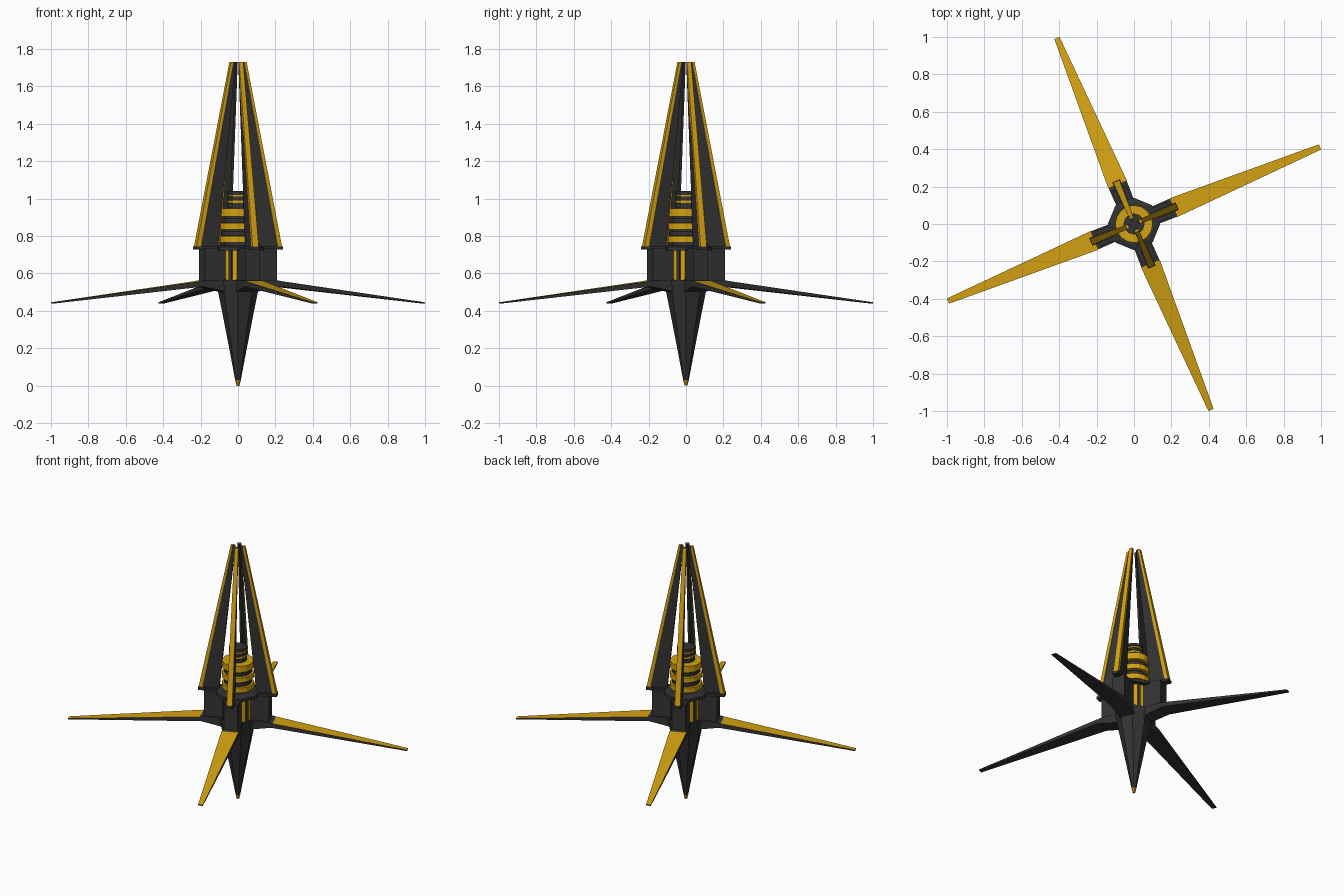
import bpy, bmesh, math
from mathutils import Matrix

if "Cube" in bpy.data.objects:
    bpy.data.objects.remove(bpy.data.objects["Cube"])


def mat(name, c):
    m = bpy.data.materials.new(name)
    m.diffuse_color = (*c, 1)
    m.use_nodes = True
    m.node_tree.nodes["Principled BSDF"].inputs["Base Color"].default_value = m.diffuse_color
    return m


DARK = mat("charcoal", (0.033, 0.033, 0.034))
GOLD = mat("gold", (0.66, 0.36, 0.006))


def finish(name, bm, mats):
    bmesh.ops.recalc_face_normals(bm, faces=bm.faces)
    me = bpy.data.meshes.new(name)
    bm.to_mesh(me)
    bm.free()
    ob = bpy.data.objects.new(name, me)
    bpy.context.collection.objects.link(ob)
    for m in mats:
        me.materials.append(m)
    return ob


def lathe(name, profile, sides, m, offset=0.0):
    """Solid turned from (radius, z) points, faceted."""
    bm = bmesh.new()
    rings = []
    for r, z in profile:
        rings.append([bm.verts.new((r * math.cos(offset + 2 * math.pi * i / sides),
                                    r * math.sin(offset + 2 * math.pi * i / sides), z))
                      for i in range(sides)])
    for a, b in zip(rings, rings[1:]):
        for i in range(sides):
            j = (i + 1) % sides
            bm.faces.new((a[i], a[j], b[j], b[i]))
    bm.faces.new(rings[0][::-1])
    bm.faces.new(rings[-1])
    return finish(name, bm, [m])


def loft(name, sections, angle, m, top_mat=None):
    """Bar through four-point sections (radial, sideways, z), turned about z."""
    bm = bmesh.new()
    rings = [[bm.verts.new(p) for p in s] for s in sections]
    for a, b in zip(rings, rings[1:]):
        for i in range(4):
            j = (i + 1) % 4
            bm.faces.new((a[i], a[j], b[j], b[i]))
    bm.faces.new(rings[0][::-1])
    bm.faces.new(rings[-1])
    bmesh.ops.recalc_face_normals(bm, faces=bm.faces)
    if top_mat:
        for f in bm.faces:
            f.normal_update()
            f.material_index = 1 if f.normal.z > 0.7 else 0
    bmesh.ops.transform(bm, matrix=Matrix.Rotation(angle, 4, 'Z'), verts=bm.verts)
    return finish(name, bm, [m] + ([top_mat] if top_mat else []))


def upright(r, w, z0, z1):
    """Section across the arm at radius r."""
    return [(r, -w, z0), (r, w, z0), (r, w, z1), (r, -w, z1)]


def level(r0, r1, w0, w1, z):
    """Horizontal section from inner radius r0 to outer radius r1."""
    return [(r0, -w0, z), (r1, -w1, z), (r1, w1, z), (r0, w0, z)]


# lower spike and its tip
lathe("spike", [(0.015, 0.03), (0.047, 0.2), (0.08, 0.37), (0.108, 0.51), (0.12, 0.565)], 8, DARK)
lathe("spike_tip", [(0.008, 0.0), (0.015, 0.03)], 8, GOLD)

# hub core, collar and ring stack
lathe("hub_core", [(0.1, 0.56), (0.1, 0.73)], 16, GOLD)
lathe("hub_collar", [(0.14, 0.722), (0.14, 0.742), (0.115, 0.75)], 8, DARK)
lathe("ring_core", [(0.075, 0.74), (0.075, 0.94)], 16, DARK)
for k, (z0, z1, r, m) in enumerate([
        (0.765, 0.8, 0.1, GOLD), (0.803, 0.825, 0.088, DARK),
        (0.836, 0.87, 0.1, GOLD), (0.873, 0.895, 0.088, DARK),
        (0.905, 0.948, 0.1, GOLD)]):
    lathe(f"stack_ring_{k}", [(r, z0), (r, z1)], 16, m)

# narrow neck with thin bands
lathe("neck", [(0.05, 0.94), (0.05, 1.035)], 12, DARK)
for k, (z0, z1, m) in enumerate([
        (0.952, 0.973, DARK), (0.978, 0.99, GOLD), (0.994, 1.007, DARK),
        (1.011, 1.02, GOLD), (1.025, 1.042, DARK)]):
    lathe(f"neck_band_{k}", [(0.056, z0), (0.056, z1)], 12, m)

Z0, Z1 = 0.745, 1.73
for k in range(4):
    a = math.radians(22.5 + 90 * k)
    # hub arm block, cap under the fin, rib between arms
    loft(f"arm_block_{k}", [level(0.05, 0.207, 0.042, 0.042, 0.555),
                            level(0.05, 0.207, 0.042, 0.042, 0.735)], a, DARK)
    loft(f"fin_cap_{k}", [level(0.1, 0.25, 0.022, 0.022, 0.727),
                          level(0.1, 0.25, 0.022, 0.022, Z0)], a, DARK)
    loft(f"hub_rib_{k}", [level(0.05, 0.11, 0.008, 0.008, 0.56),
                          level(0.05, 0.11, 0.008, 0.008, 0.73)], a + math.pi / 4, DARK)
    # upright fin with coloured outer edge
    loft(f"fin_{k}", [level(0.118, 0.225, 0.008, 0.013, Z0),
                      level(0.016, 0.034, 0.005, 0.011, Z1)], a, DARK)
    loft(f"fin_edge_{k}", [level(0.222, 0.247, 0.018, 0.018, Z0),
                           level(0.032, 0.045, 0.012, 0.012, Z1)], a, GOLD)
    # outrigger blade and its mount
    loft(f"blade_mount_{k}", [upright(0.08, 0.048, 0.5, 0.567),
                              upright(0.212, 0.052, 0.527, 0.563),
                              upright(0.237, 0.052, 0.53, 0.557)], a, DARK)
    loft(f"blade_{k}", [upright(0.23, 0.054, 0.529, 0.559),
                        upright(1.076, 0.015, 0.439, 0.446)], a, DARK, GOLD)
